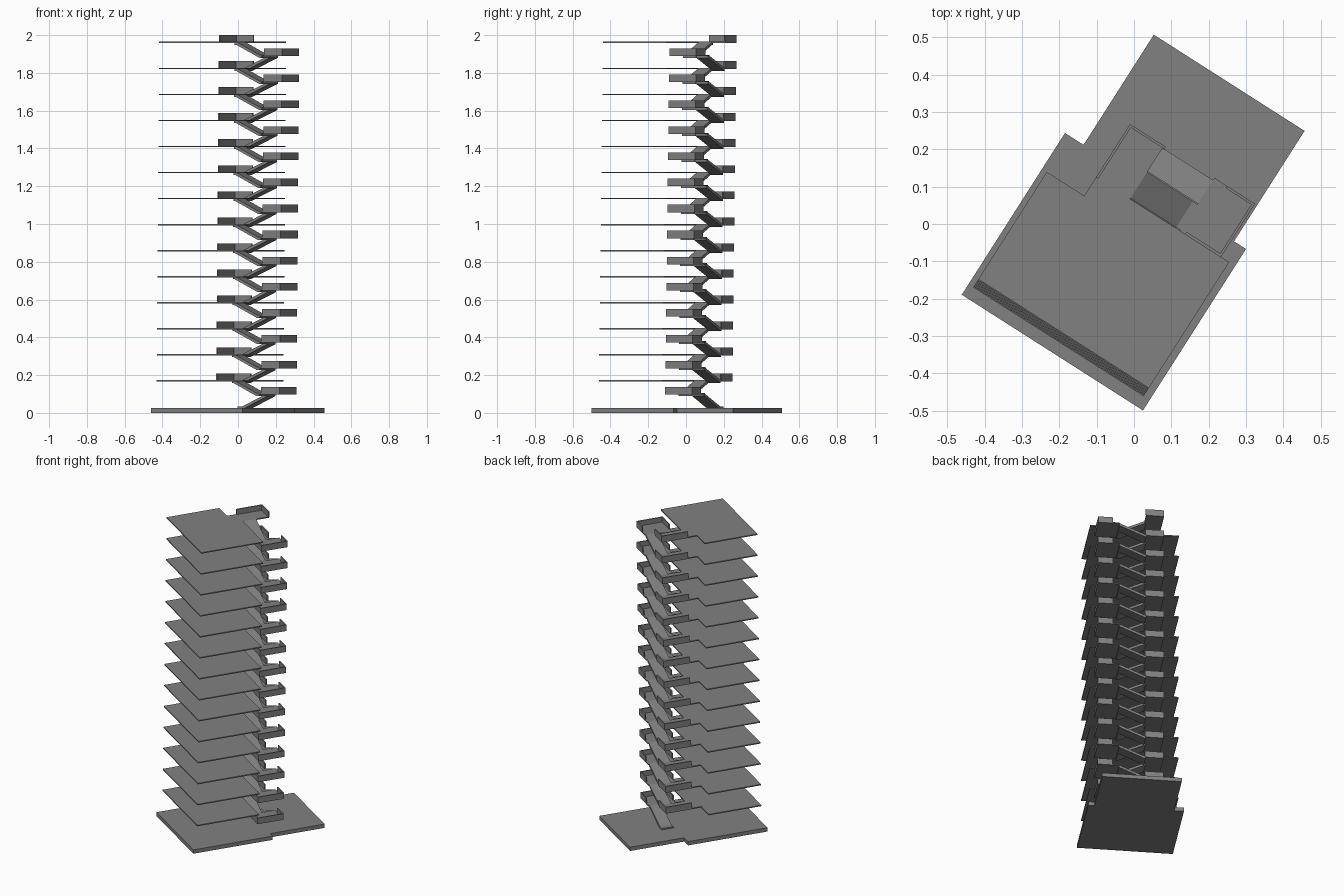
import bpy, bmesh
from mathutils import Vector

if "Cube" in bpy.data.objects:
    bpy.data.objects.remove(bpy.data.objects["Cube"])

# Plan axes of the rotated tower: U along the stair flights, V towards the stair side
U = Vector((0.843, -0.538, 0))
V = Vector((0.538, 0.843, 0))
FLOORS, STEP, FIRST = 14, 0.1378, 0.1735
T = 0.007          # slab and wall thickness

grey = bpy.data.materials.new("concrete_grey")
grey.diffuse_color = (0.22, 0.22, 0.22, 1)
grey.use_nodes = True
grey.node_tree.nodes["Principled BSDF"].inputs["Base Color"].default_value = grey.diffuse_color


def prism(bm, pts, offset):
    """Extrude a polygon of (u, v, z) points by a (u, v, z) offset."""
    conv = lambda p: U * p[0] + V * p[1] + Vector((0, 0, p[2]))
    face = bm.faces.new([bm.verts.new(conv(p)) for p in pts])
    ext = bmesh.ops.extrude_face_region(bm, geom=[face], use_keep_orig=True)
    verts = [g for g in ext["geom"] if isinstance(g, bmesh.types.BMVert)]
    bmesh.ops.translate(bm, verts=verts, vec=conv(offset))


def plate(bm, outline, z0, z1, dv=0.0):
    prism(bm, [(u, v + dv, z0) for u, v in outline], (0, 0, z1 - z0))


def block(bm, u0, u1, v0, v1, z0, z1, dv=0.0):
    plate(bm, [(u0, v0), (u1, v0), (u1, v1), (u0, v1)], z0, z1, dv)


def ramp(bm, profile, v0, v1, dv, t=0.016):
    """Sloping flight from a line of (u, z) points."""
    pts = profile + [(u, z - t) for u, z in reversed(profile)]
    prism(bm, [(u, v0 + dv, z) for u, z in pts], (0, v1 - v0, 0))


def finish(name, bm):
    bmesh.ops.recalc_face_normals(bm, faces=bm.faces)
    me = bpy.data.meshes.new(name)
    bm.to_mesh(me)
    bm.free()
    me.materials.append(grey)
    bpy.context.collection.objects.link(bpy.data.objects.new(name, me))


# Ground plate
bm = bmesh.new()
plate(bm, [(-0.287, -0.408), (0.289, -0.408), (0.289, 0.105), (0.251, 0.105),
           (0.251, 0.456), (-0.228, 0.456), (-0.228, 0.106), (-0.287, 0.106)], 0, 0.025)
finish("ground_plate", bm)

SLAB = [(-0.272, -0.349), (0.27, -0.349), (0.27, 0.051), (-0.153, 0.051),
        (-0.153, -0.008), (-0.272, -0.008)]

for i in range(FLOORS):
    z = FIRST + STEP * i                    # top of this floor
    zh = z - STEP / 2                       # top of the half landing below it
    dv = 0.026 * (i / (FLOORS - 1) - 1)     # tower leans slightly towards V
    tag = f"_{i + 1:02d}"
    zt = z - STEP if i else 0.034

    # Floor slab
    bm = bmesh.new()
    plate(bm, SLAB, z - T, z, dv)
    finish("floor_slab" + tag, bm)

    # Floor landing with end and back parapets
    bm = bmesh.new()
    block(bm, -0.153, -0.045, 0.051, 0.22, z - T, z, dv)
    block(bm, -0.153, -0.153 + T, 0.051, 0.22, z, z + 0.035, dv)
    block(bm, -0.153 + T, -0.04, 0.22 - T, 0.22, z, z + 0.035, dv)
    finish("floor_landing" + tag, bm)

    # Half landing with parapets on three sides
    bm = bmesh.new()
    block(bm, 0.115, 0.244, 0.051, 0.22, zh - T, zh, dv)
    block(bm, 0.244 - T, 0.244, 0.051, 0.22, zh, zh + 0.033, dv)
    block(bm, 0.13, 0.244 - T, 0.051, 0.051 + T, zh, zh + 0.033, dv)
    block(bm, 0.155, 0.244 - T, 0.22 - T, 0.22, zh, zh + 0.033, dv)
    finish("half_landing" + tag, bm)

    # Lower flight (back) and upper flight (front)
    bm = bmesh.new()
    start = [(-0.075, zt), (-0.045, zt)] if i == 0 else [(-0.045, zt)]
    ramp(bm, start + [(0.115, zh)], 0.138, 0.22 - T, dv)
    finish("lower_flight" + tag, bm)
    bm = bmesh.new()
    ramp(bm, [(-0.055, z), (-0.045, z), (0.1, zh), (0.115, zh)], 0.053, 0.136, dv)
    finish("upper_flight" + tag, bm)
